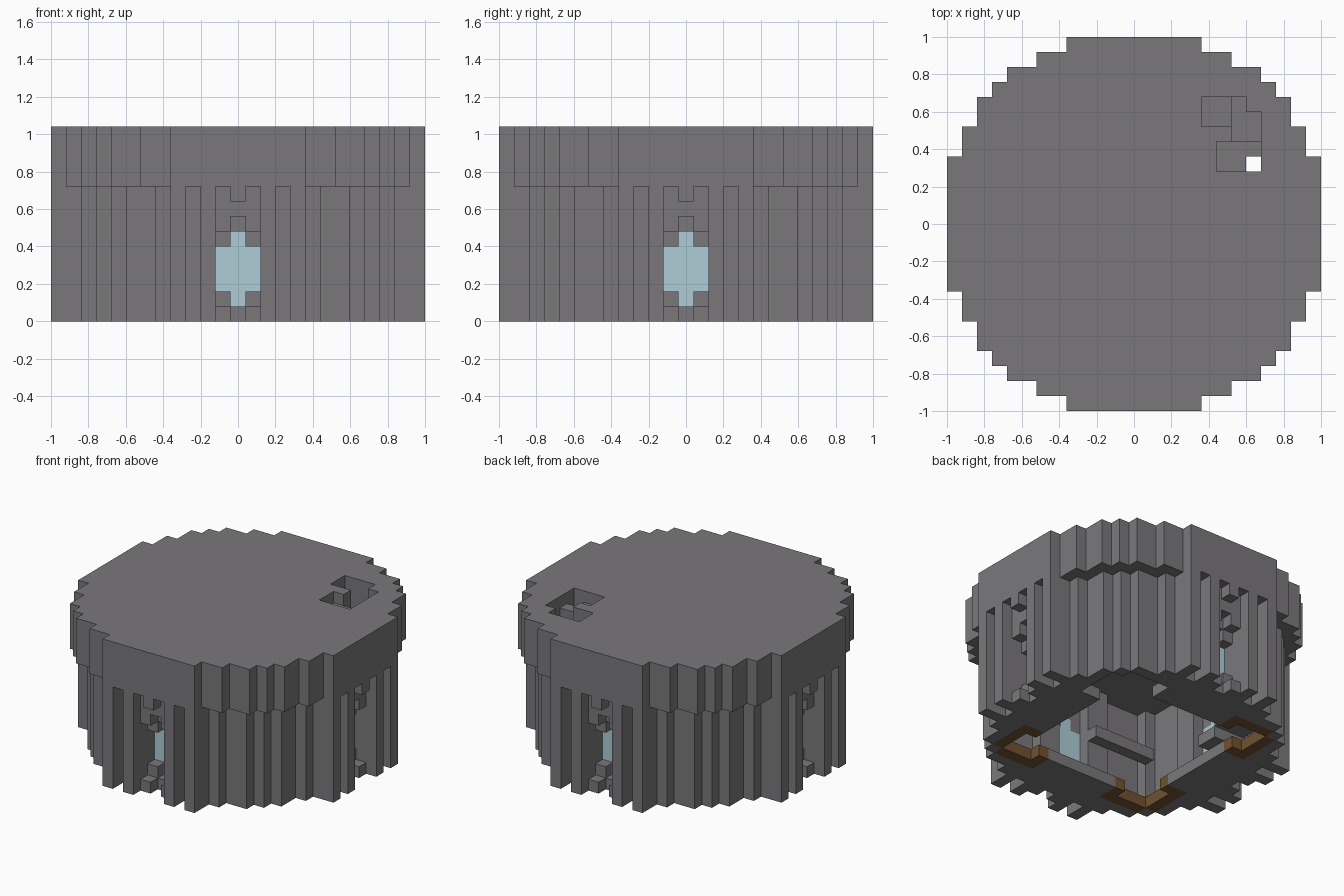
import bpy, bmesh
from mathutils import Vector

cube = bpy.data.objects.get("Cube")
if cube:
    bpy.data.objects.remove(cube)

U = 0.08  # block size


def material(name, rgb):
    m = bpy.data.materials.new(name)
    m.use_nodes = True
    m.diffuse_color = (*rgb, 1)
    m.node_tree.nodes["Principled BSDF"].inputs["Base Color"].default_value = (*rgb, 1)
    return m


stone = material("grey stone", (0.193, 0.187, 0.197))
glass = material("pale blue glass", (0.425, 0.61, 0.685))
wood = material("brown wood", (0.16, 0.085, 0.028))

AXES = [Vector(a) for a in ((1, 0, 0), (0, 1, 0), (0, 0, 1))]


def build(name, cells, mat):
    """Skin a set of block cells with their exposed faces, then merge flat areas."""
    bm = bmesh.new()
    for c in cells:
        for a in range(3):
            for s in (-1, 1):
                n = list(c)
                n[a] += s
                if tuple(n) in cells:
                    continue
                u, v = AXES[(a + 1) % 3] / 2, AXES[(a + 2) % 3] / 2
                mid = Vector(c) + Vector((0, 0, 0.5)) + AXES[a] * s / 2
                ring = [mid - u - v, mid + u - v, mid + u + v, mid - u + v]
                bm.faces.new([bm.verts.new(p * U) for p in ring[::s]])
    bmesh.ops.remove_doubles(bm, verts=bm.verts, dist=0.001)
    bmesh.ops.dissolve_limit(bm, angle_limit=0.01, verts=bm.verts, edges=bm.edges)
    mesh = bpy.data.meshes.new(name)
    bm.to_mesh(mesh)
    bm.free()
    mesh.materials.append(mat)
    ob = bpy.data.objects.new(name, mesh)
    bpy.context.scene.collection.objects.link(ob)


def disc(reach):
    """Plan cells of a stepped disc, given its half depth for each column."""
    last = len(reach) - 1
    return {(i, j) for i in range(-last, last + 1)
            for j in range(-reach[abs(i)], reach[abs(i)] + 1)}


def block(xs, ys, zs):
    return {(i, j, k) for i in xs for j in ys for k in zs}


def four_sides(cells):
    out = set()
    for i, j, k in cells:
        out |= {(i, j, k), (-j, i, k), (-i, -j, k), (j, -i, k)}
    return out


BODY = range(9)
ROOF = range(9, 13)
# Room plan: a square with window bays and corner niches
ROOM = disc([8, 8, 7, 7, 8, 8, 8, 8, 7])
ROOM -= {(i, j) for i, j in ROOM if abs(i) == 8 and abs(j) in (2, 3)}

# Overhanging roof slab with a stepped stair hole
roof = {(i, j, k) for i, j in disc([12] * 5 + [11, 11, 10, 10, 9, 8, 6, 4]) for k in ROOF}
roof -= block((6, 7), (4, 5), (12,)) | block((8,), (5,), (12,))
roof -= block((7,), (6, 7, 8), (11, 12)) | block((8,), (6, 7), (11, 12))
roof -= block((5, 6), (7, 8), (10, 11, 12))
roof -= block((8,), (4,), ROOF)
build("roof", roof, stone)

# Wooden ledges at ground level in every corner but the stair's
arc = block(range(4, 8), (8,), (0,)) | block((8,), range(4, 8), (0,)) | {(4, 7, 0), (7, 4, 0)}
ledges = {c for c in four_sides(arc) if min(c[0], c[1]) < 0}
build("corner_ledges", ledges, wood)

# Window panes, cross-topped, on all four sides
panes = four_sides(block((-1, 0, 1), (-9,), range(2, 5)) | block((0,), (-9,), range(1, 6)))
build("window_panes", panes, glass)

# Hollow wall, set back around each window, with a stone step inside
wall = {(i, j, k) for i, j in disc([10] * 6 + [9, 9, 8, 7, 5]) - ROOM for k in BODY}
wall -= four_sides(block((-1, 0, 1), (-10,), BODY)) | panes
wall |= four_sides(block(range(-3, 4), (-8, -7), (0,)))
build("wall", wall, stone)

# Pillars flanking the windows
build("pillars", four_sides(block((-4, -2, 2, 4), (-12, -11), BODY)), stone)

# Window surround: sill, corner blocks, lintel and keystone
trim = block((-1, 0, 1), (-10,), (0, 6, 7, 8)) | block((-1, 1), (-10,), (1, 5))
trim |= block((-1, 1), (-11,), (0, 6, 7, 8)) | block((0,), (-11,), (7, 8))
trim |= {(0, -12, 8)}
build("window_trim", four_sides(trim), stone)

# Stair following the wall down from the roof hole
stair = set()
for i, j in ROOM:
    if j >= 6 and i <= 4:
        stair.add((i, j, 8 - (4 - i) // 2))
    elif i <= -6 and 1 < j < 6:
        stair.add((i, j, 2 - (5 - j) // 2))
build("stair", stair - ledges, stone)

# Shelf in the corner between two windows
build("corner_shelf", block(range(-7, -1), (-7,), (4,)), stone)
